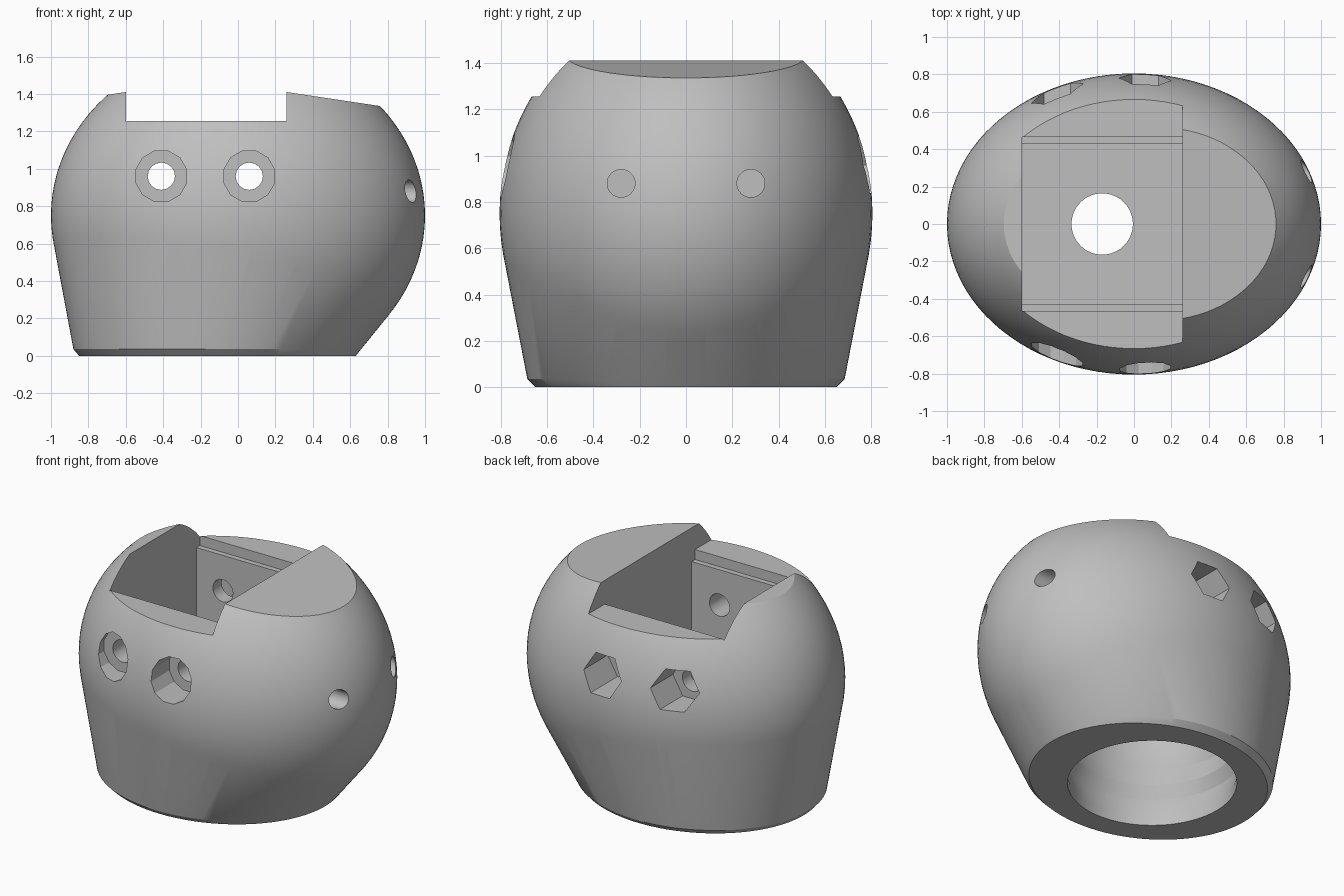
import bpy, bmesh, math
from mathutils import Vector, Matrix

if "Cube" in bpy.data.objects:
    bpy.data.objects.remove(bpy.data.objects["Cube"])

grey = bpy.data.materials.new("plain grey")
grey.diffuse_color = (0.52, 0.52, 0.52, 1)
grey.use_nodes = True
grey.node_tree.nodes["Principled BSDF"].inputs["Base Color"].default_value = grey.diffuse_color


def make_object(name, bm):
    bmesh.ops.recalc_face_normals(bm, faces=bm.faces)
    mesh = bpy.data.meshes.new(name)
    bm.to_mesh(mesh)
    bm.free()
    mesh.materials.append(grey)
    ob = bpy.data.objects.new(name, mesh)
    bpy.context.collection.objects.link(ob)
    return ob


def box(name, x0, x1, y0, y1, z0, z1):
    bm = bmesh.new()
    size = Matrix.Diagonal((x1 - x0, y1 - y0, z1 - z0, 1))
    mid = Matrix.Translation(((x0 + x1) / 2, (y0 + y1) / 2, (z0 + z1) / 2))
    bmesh.ops.create_cube(bm, size=1, matrix=mid @ size)
    return make_object(name, bm)


def prism(name, a, b, radius, sides, turn=0):
    """Straight rod from point a to point b."""
    a, b = Vector(a), Vector(b)
    axis = b - a
    bm = bmesh.new()
    m = (Matrix.Translation((a + b) / 2) @ axis.to_track_quat('Z', 'Y').to_matrix().to_4x4()
         @ Matrix.Rotation(turn, 4, 'Z'))
    bmesh.ops.create_cone(bm, cap_ends=True, segments=sides, radius1=radius,
                          radius2=radius, depth=axis.length, matrix=m)
    return make_object(name, bm)


def ring(cx, rx, ry, z, n=96):
    return [(cx + rx * math.cos(2 * math.pi * i / n), ry * math.sin(2 * math.pi * i / n), z)
            for i in range(n)]


def lathe(name, cx, profile, n=64):
    """Closed stack of circles on a vertical axis."""
    bm = bmesh.new()
    rows = [[bm.verts.new(p) for p in ring(cx, r, r, z, n)] for r, z in profile]
    for lo, hi in zip(rows, rows[1:]):
        for i in range(n):
            j = (i + 1) % n
            bm.faces.new((lo[i], lo[j], hi[j], hi[i]))
    bm.faces.new(rows[0])
    bm.faces.new(rows[-1])
    return make_object(name, bm)


# Head shell: hull around an ellipsoid and a chamfered oval base
bm = bmesh.new()
bmesh.ops.create_uvsphere(bm, u_segments=96, v_segments=48, radius=1,
                          matrix=Matrix.Translation((0, 0, 0.75)) @ Matrix.Diagonal((1, 0.805, 0.9, 1)))
bmesh.ops.delete(bm, geom=[v for v in bm.verts if v.co.z < 0.1], context='VERTS')
for p in ring(-0.11, 0.74, 0.65, 0) + ring(-0.113, 0.767, 0.685, 0.035):
    bm.verts.new(p)
bmesh.ops.delete(bm, geom=list(bm.faces) + list(bm.edges), context='EDGES_FACES')
hull = bmesh.ops.convex_hull(bm, input=list(bm.verts))
loose = [v for v in bm.verts if not v.link_faces]
bmesh.ops.delete(bm, geom=loose, context='VERTS')

# Two gently sloping flats on the crown
for x, slope in ((0.26, 0.15), (-0.60, -0.15)):
    cut = bmesh.ops.bisect_plane(bm, geom=list(bm.verts) + list(bm.edges) + list(bm.faces),
                                 plane_co=(x, 0, 1.41), plane_no=(slope, 0, 1), clear_outer=True)
    rim = [e for e in cut["geom_cut"] if isinstance(e, bmesh.types.BMEdge)]
    bmesh.ops.edgeloop_fill(bm, edges=rim)
bmesh.ops.dissolve_limit(bm, angle_limit=0.002, verts=bm.verts, edges=bm.edges)
head = make_object("head_shell", bm)

# Slot, stepped pocket and vertical bore
cutters = [
    box("top_slot", -0.60, 0.26, -1, 1, 1.255, 1.8),
    box("pocket_lip", -0.60, 0.26, -0.465, 0.465, 1.19, 1.5),
    box("pocket", -0.60, 0.26, -0.43, 0.43, 0.72, 1.4),
    prism("centre_bore", (-0.17, 0, 0.4), (-0.17, 0, 0.9), 0.164, 48),
    # Ridged socket in the base
    lathe("neck_socket", -0.14, [(0.50, -0.1), (0.50, 0.06), (0.53, 0.19), (0.50, 0.275),
                                 (0.53, 0.40), (0.50, 0.50), (0.50, 0.62)]),
]
# Cross bolts with round head recesses in front and hexagonal nut recesses behind
for x in (-0.41, 0.06):
    cutters += [
        prism("bolt_hole", (x, -1, 0.96), (x, 1, 0.96), 0.073, 16),
        prism("bolt_recess", (x, -1, 0.96), (x, -0.60, 0.96), 0.14, 12, math.pi / 12),
        prism("nut_recess", (x, 0.52, 0.96), (x, 1, 0.96), 0.14, 6, math.pi / 2),
    ]
# Pair of small side holes
for y in (-0.28, 0.28):
    cutters.append(prism("side_hole", (0.72, y, 0.88), (1.2, y, 0.88), 0.06, 32))

bpy.context.view_layer.objects.active = head
for c in cutters:
    mod = head.modifiers.new(c.name, 'BOOLEAN')
    mod.operation = 'DIFFERENCE'
    mod.solver = 'EXACT'
    mod.object = c
    bpy.ops.object.modifier_apply(modifier=mod.name)
for c in cutters:
    bpy.data.objects.remove(c)

head.select_set(True)
bpy.ops.object.shade_smooth_by_angle(angle=math.radians(25))
